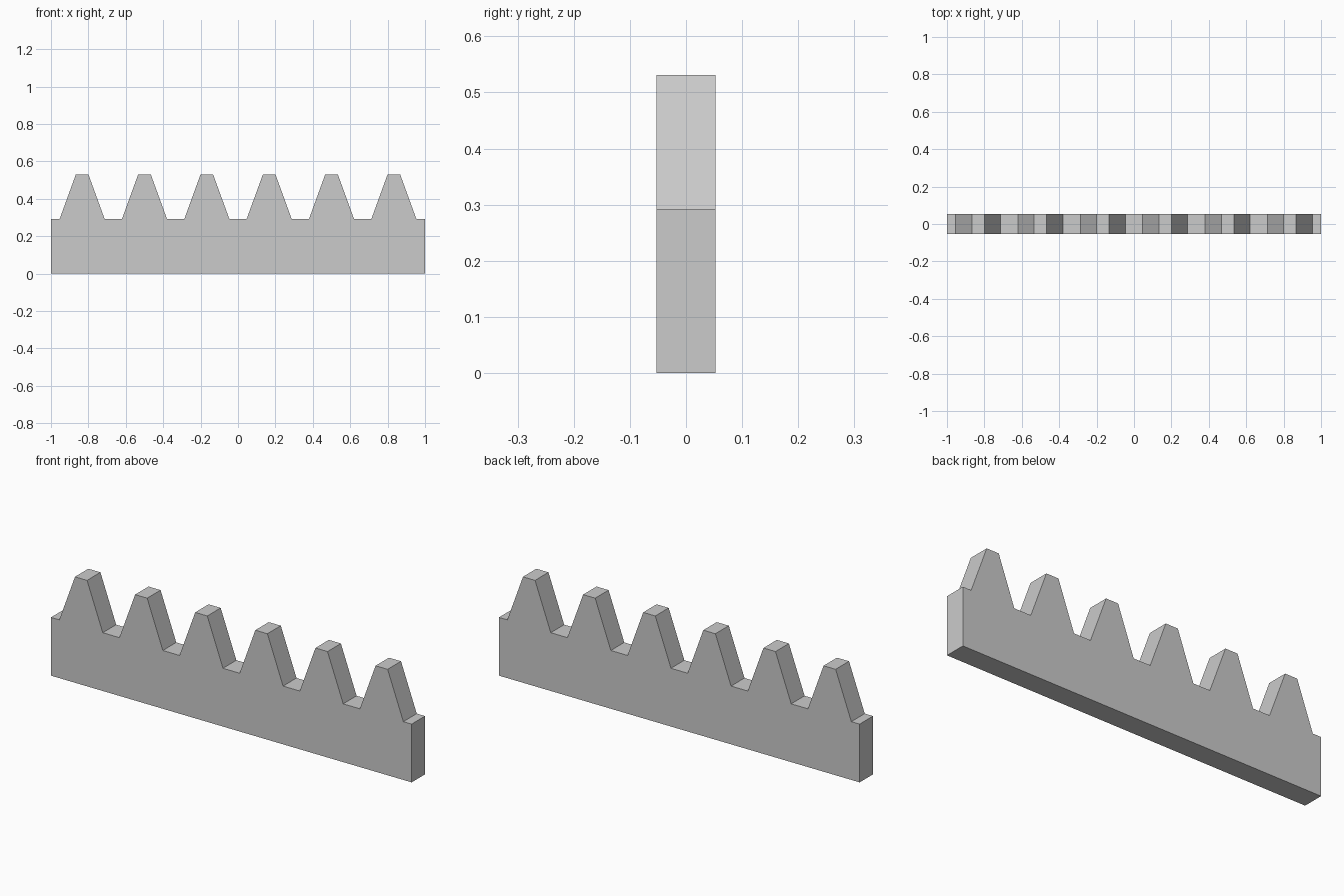
import bpy, bmesh, math

if "Cube" in bpy.data.objects:
    bpy.data.objects.remove(bpy.data.objects["Cube"])

TEETH = 6
PITCH = 2 / TEETH
ROOT_Z, TIP_Z = 0.292, 0.531
TIP_HALF = 0.0335
ROOT_HALF = TIP_HALF + (TIP_Z - ROOT_Z) * math.tan(math.radians(20))
DEPTH = 0.106


def extrude_profile(name, points, depth):
    """Closed XZ outline extruded along y, centred on y = 0."""
    bm = bmesh.new()
    face = bm.faces.new([bm.verts.new((x, -depth / 2, z)) for x, z in points])
    new = bmesh.ops.extrude_face_region(bm, geom=[face])["geom"]
    verts = [v for v in new if isinstance(v, bmesh.types.BMVert)]
    bmesh.ops.translate(bm, verts=verts, vec=(0, depth, 0))
    bmesh.ops.recalc_face_normals(bm, faces=bm.faces)
    mesh = bpy.data.meshes.new(name)
    bm.to_mesh(mesh)
    bm.free()
    obj = bpy.data.objects.new(name, mesh)
    bpy.context.collection.objects.link(obj)
    return obj


# Rack outline: straight bar with trapezoid teeth along the top
outline = [(1, 0), (1, ROOT_Z)]
for i in reversed(range(TEETH)):
    cx = -1 + (i + 0.5) * PITCH
    outline += [(cx + ROOT_HALF, ROOT_Z), (cx + TIP_HALF, TIP_Z),
                (cx - TIP_HALF, TIP_Z), (cx - ROOT_HALF, ROOT_Z)]
outline += [(-1, ROOT_Z), (-1, 0)]

extrude_profile("gear_rack", outline, DEPTH)
